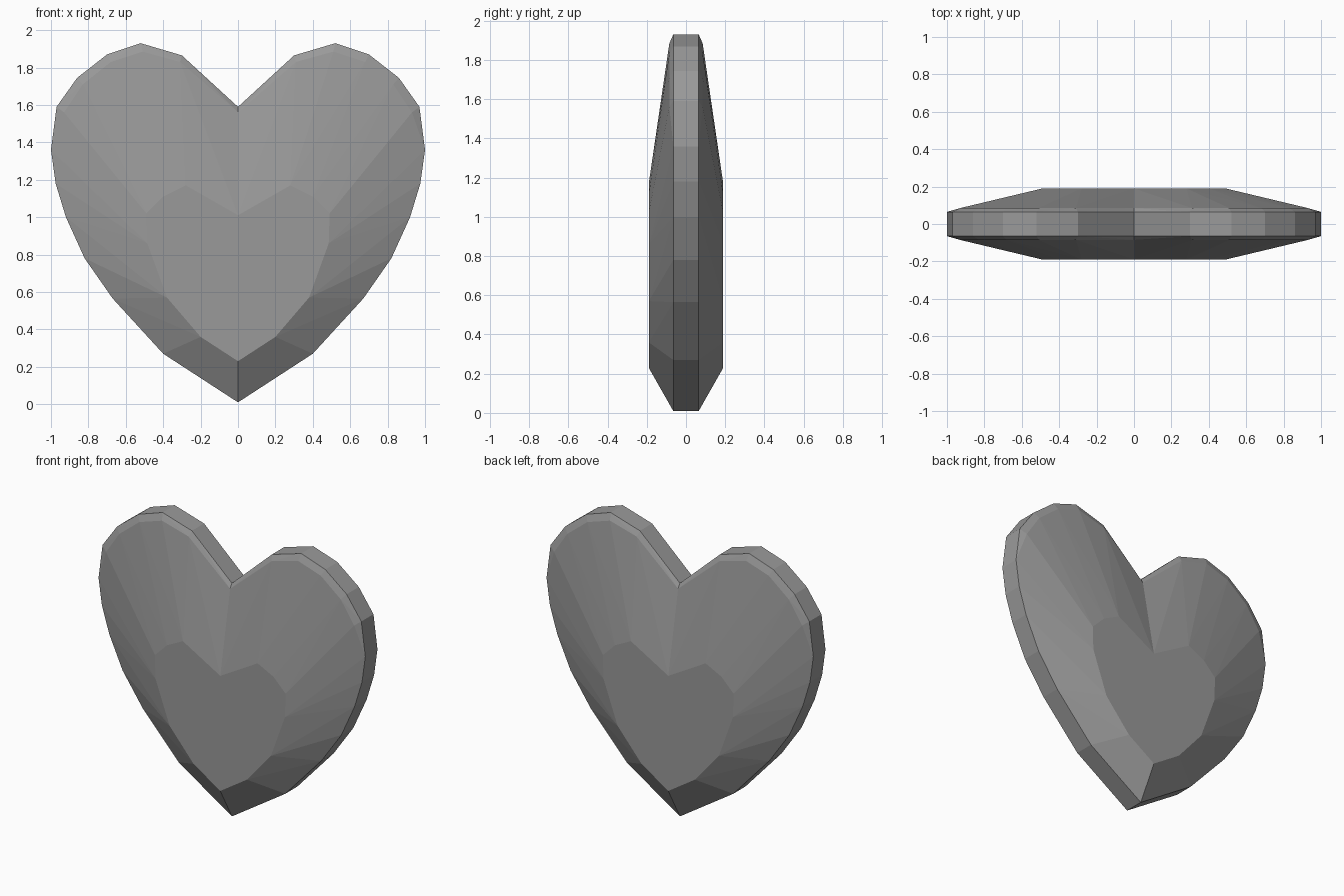
import bpy, bmesh

cube = bpy.data.objects.get("Cube")
if cube:
    bpy.data.objects.remove(cube, do_unlink=True)

# Stone colour
stone = bpy.data.materials.new("grey_stone")
stone.use_nodes = True
grey = (0.32, 0.32, 0.32, 1)
stone.diffuse_color = grey
stone.node_tree.nodes["Principled BSDF"].inputs["Base Color"].default_value = grey

# Half outlines (x, z) with the half thickness of each ring
rim = [(0, 1.59), (.30, 1.865), (.52, 1.93), (.70, 1.87), (.86, 1.745), (.97, 1.59),
       (1, 1.36), (.975, 1.18), (.92, 1.0), (.82, .78), (.67, .565), (.40, .27), (0, .01)]
chamfer = [(0, 1.56), (.31, 1.83), (.51, 1.885), (.68, 1.83), (.83, 1.71), (.93, 1.56)]
crown = [(.29, 1.66), (.48, 1.675), (.68, 1.58)]
table = [(0, 1.01), (.28, 1.17), (.40, 1.11), (.49, 1.02), (.485, .86),
         (.38, .57), (.20, .36), (0, .23)]
rings = [(rim, .065), (chamfer, .085), (crown, .11), (table, .19)]

# Each half of the gem is convex, so wrap its rings in a hull
bm = bmesh.new()
for ring, depth in rings:
    for x, z in ring:
        for side in (-1, 1):
            bm.verts.new((x, side * depth, z))
hull = bmesh.ops.convex_hull(bm, input=bm.verts[:])
loose = {v for v in hull["geom_interior"] + hull["geom_unused"]
         if isinstance(v, bmesh.types.BMVert)}
bmesh.ops.delete(bm, geom=list(loose), context="VERTS")

# Open the centre plane and mirror the half across it
inner = [f for f in bm.faces if all(abs(v.co.x) < 1e-5 for v in f.verts)]
bmesh.ops.delete(bm, geom=inner, context="FACES")
bmesh.ops.mirror(bm, geom=bm.verts[:] + bm.edges[:] + bm.faces[:],
                 axis="X", merge_dist=1e-4)
bmesh.ops.dissolve_limit(bm, angle_limit=0.01, verts=bm.verts[:], edges=bm.edges[:])
bmesh.ops.recalc_face_normals(bm, faces=bm.faces[:])

mesh = bpy.data.meshes.new("heart_gem")
bm.to_mesh(mesh)
bm.free()
mesh.materials.append(stone)
bpy.context.collection.objects.link(bpy.data.objects.new("heart_gem", mesh))
